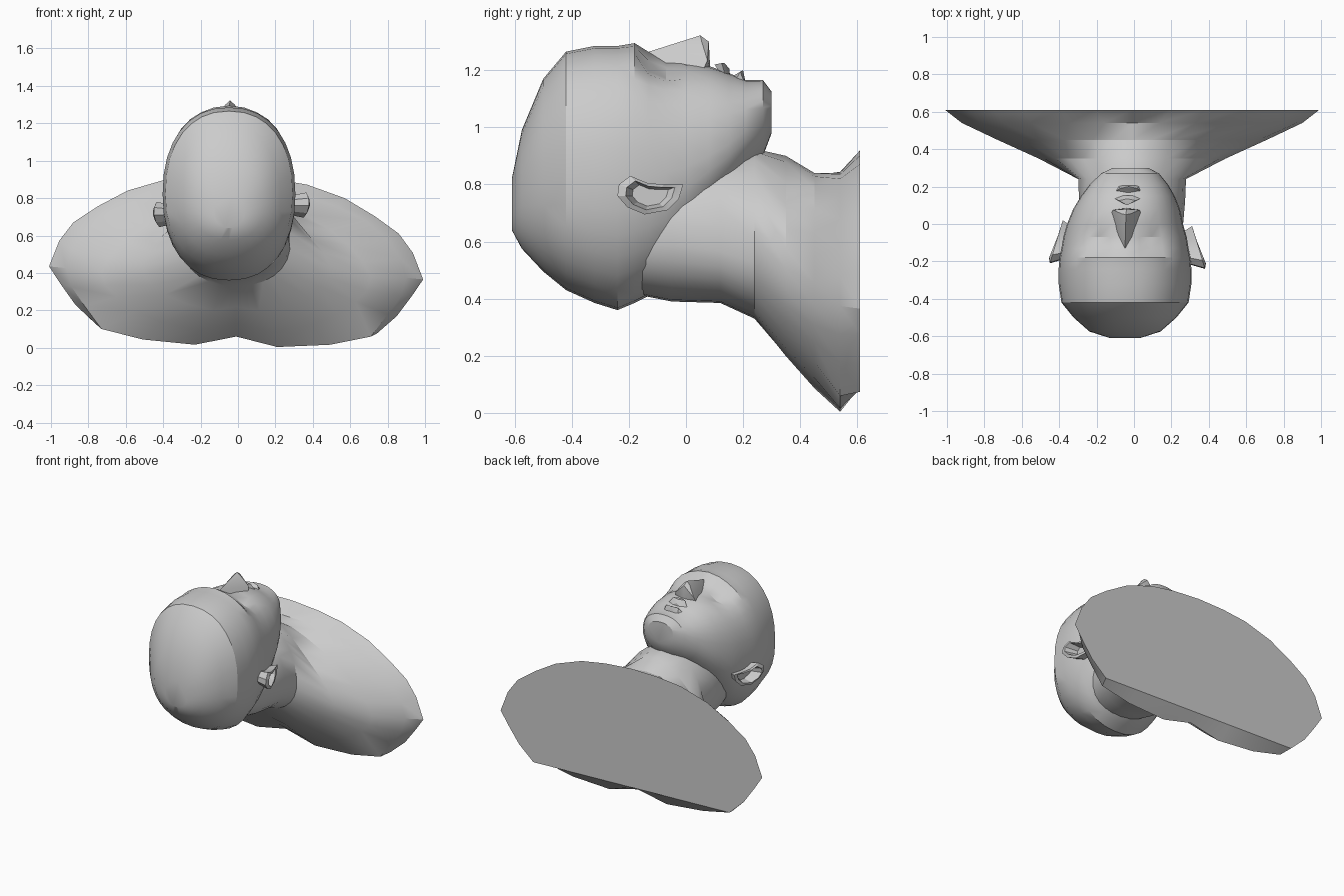
import bpy, bmesh, math
from mathutils import Vector

if "Cube" in bpy.data.objects:
    bpy.data.objects.remove(bpy.data.objects["Cube"])

clay = bpy.data.materials.new("grey clay")
clay.use_nodes = True
GREY = (0.6, 0.6, 0.6, 1)
clay.diffuse_color = GREY
clay.node_tree.nodes["Principled BSDF"].inputs["Base Color"].default_value = GREY


def finish(name, bm, angle):
    """Turn a bmesh into a named, shaded object."""
    bmesh.ops.recalc_face_normals(bm, faces=bm.faces)
    mesh = bpy.data.meshes.new(name)
    bm.to_mesh(mesh)
    bm.free()
    mesh.materials.append(clay)
    obj = bpy.data.objects.new(name, mesh)
    bpy.context.collection.objects.link(obj)
    bpy.ops.object.select_all(action="DESELECT")
    obj.select_set(True)
    bpy.context.view_layer.objects.active = obj
    bpy.ops.object.shade_smooth_by_angle(angle=math.radians(angle))
    return obj


def loft(name, rings, angle=30):
    """Skin a list of closed rings and cap both ends."""
    bm = bmesh.new()
    loops = [[bm.verts.new(p) for p in ring] for ring in rings]
    n = len(loops[0])
    for a, b in zip(loops, loops[1:]):
        for i in range(n):
            j = (i + 1) % n
            bm.faces.new((a[i], a[j], b[j], b[i]))
    bm.faces.new(loops[0])
    bm.faces.new(loops[-1])
    return finish(name, bm, angle)


def hull(name, points):
    """Faceted solid around a few points, mirrored across the face."""
    bm = bmesh.new()
    for x, y, z in points:
        for side in ((1, -1) if x else (1,)):
            bm.verts.new((face_x(y) + side * x, y, z))
    result = bmesh.ops.convex_hull(bm, input=bm.verts)
    loose = [v for v in result["geom_interior"] if v.is_valid]
    bmesh.ops.delete(bm, geom=loose, context="VERTS")
    return finish(name, bm, 25)


def face_x(y):
    """Centre line of the slightly turned head."""
    return -0.048 + max(0, y) * 0.1


def oval(count, half_width, top, bottom, middle, power):
    """Rounded half outline from top centre to bottom centre."""
    points = []
    for i in range(count):
        a = math.pi * i / (count - 1)
        s, c = max(0, math.sin(a)), math.cos(a)
        reach = top - middle if c > 0 else middle - bottom
        points.append((half_width * s ** (2 / power),
                       middle + math.copysign(abs(c) ** (2 / power), c) * reach))
    return points


def mirrored(half):
    return half + [(-x, z) for x, z in half[-2:0:-1]]


# Neck and shoulders: half outlines widening to the flat cut
neck = [(-0.2, oval(14, 0.22, 0.85, 0.42, 0.62, 2.2)),
        (-0.05, oval(14, 0.27, 0.88, 0.39, 0.62, 2.2)),
        (0.12, oval(14, 0.285, 0.9, 0.385, 0.6, 2.3)),
        (0.24, oval(14, 0.29, 0.925, 0.33, 0.56, 2.2))]
shoulders = [
    (0.35, [(0, .9), (.09, .88), (.18, .81), (.26, .73), (.34, .65), (.41, .58), (.47, .51),
            (.5, .44), (.49, .38), (.45, .33), (.38, .28), (.26, .23), (.12, .2), (0, .22)]),
    (0.45, [(0, .84), (.1, .83), (.21, .79), (.36, .72), (.5, .64), (.6, .56), (.68, .47),
            (.72, .39), (.7, .32), (.64, .26), (.54, .19), (.4, .13), (.2, .09), (0, .13)]),
    (0.54, [(0, .84), (.15, .84), (.34, .83), (.54, .77), (.69, .7), (.81, .6), (.88, .5),
            (.91, .4), (.88, .3), (.81, .2), (.72, .08), (.5, .03), (.22, .01), (0, .06)]),
    (0.61, [(0, .92), (.2, .91), (.38, .885), (.58, .82), (.74, .73), (.87, .64), (.945, .54),
            (1, .4), (.94, .31), (.86, .2), (.75, .1), (.5, .1), (.25, .1), (0, .1)])]
rings = []
for y, half in neck + shoulders:
    lean = -0.035 * max(0, y - 0.24) / 0.37
    rings.append([(x - 0.01, y, max(0, z + lean * x)) for x, z in mirrored(half)])
loft("neck_and_shoulders", rings)

# Head: rings from the crown to the chin (y, half width, top, bottom, middle)
head = [(-0.61, .08, .82, .64, .73), (-0.575, .19, .99, .575, .77), (-0.5, .275, 1.17, .495, .8),
        (-0.42, .34, 1.265, .43, .82), (-0.32, .355, 1.285, .385, .82),
        (-0.24, .355, 1.285, .36, .82), (-0.18, .35, 1.295, .385, .82),
        (-0.13, .34, 1.265, .41, .83), (-0.07, .33, 1.24, .45, .84), (0, .31, 1.225, .54, .86),
        (0.08, .285, 1.215, .67, .9), (0.15, .25, 1.19, .76, .94), (0.21, .21, 1.165, .84, .99),
        (0.27, .155, 1.165, .9, 1.04), (0.3, .095, 1.125, .98, 1.06)]
rings = []
for y, width, top, bottom, middle in head:
    ring = []
    for x, z in mirrored(oval(17, width, top, bottom, middle, 2.25)):
        # Hollow the eye sockets
        if z > 1:
            spread = ((abs(x) - 0.13) / 0.07) ** 2 + ((y + 0.1) / 0.05) ** 2
            z -= 0.06 * math.exp(-spread)
        ring.append((face_x(y) + x, y, z))
    rings.append(ring)
loft("head", rings, 28)

# Facial features
hull("nose", [(0, -0.13, 1.265), (.03, -0.12, 1.2), (0, .05, 1.322), (.025, .055, 1.3),
              (0, .08, 1.3), (.08, .06, 1.2), (.07, .075, 1.235), (0, .085, 1.2)])
hull("upper_lip", [(0, .1, 1.22), (.045, .125, 1.225), (0, .135, 1.225), (.1, .15, 1.14),
                   (0, .152, 1.205), (0, .155, 1.17)])
hull("lower_lip", [(0, .165, 1.18), (.1, .155, 1.13), (.045, .19, 1.195), (0, .2, 1.2),
                   (0, .21, 1.15), (.06, .21, 1.14)])

for side, label in ((1, "left"), (-1, "right")):
    # Eye
    bm = bmesh.new()
    bmesh.ops.create_icosphere(bm, subdivisions=2, radius=0.05)
    bmesh.ops.translate(bm, verts=bm.verts, vec=Vector((-0.048 + side * 0.13, -0.1, 1.13)))
    finish(label + "_eye", bm, 40)

    # Ear: a flared shell with a sunken bowl
    outline = [(.115, .04), (.05, .04), (-.01, .045), (-.07, .07), (-.11, .04), (-.115, 0),
               (-.08, -.04), (-.02, -.065), (.06, -.05), (.1, -.01)]
    rings = []
    for scale, depth in ((.7, -0.04), (1, 0.045), (.75, 0.05), (.55, 0.0)):
        ring = []
        for y, z in outline:
            flare = depth - y * 0.3 * (depth > 0)
            ring.append((-0.035 + side * (0.335 + flare), -0.11 - 0.015 * side + y * scale,
                         0.735 + 0.025 * side + z * scale))
        rings.append(ring)
    loft(label + "_ear", rings, 20)
